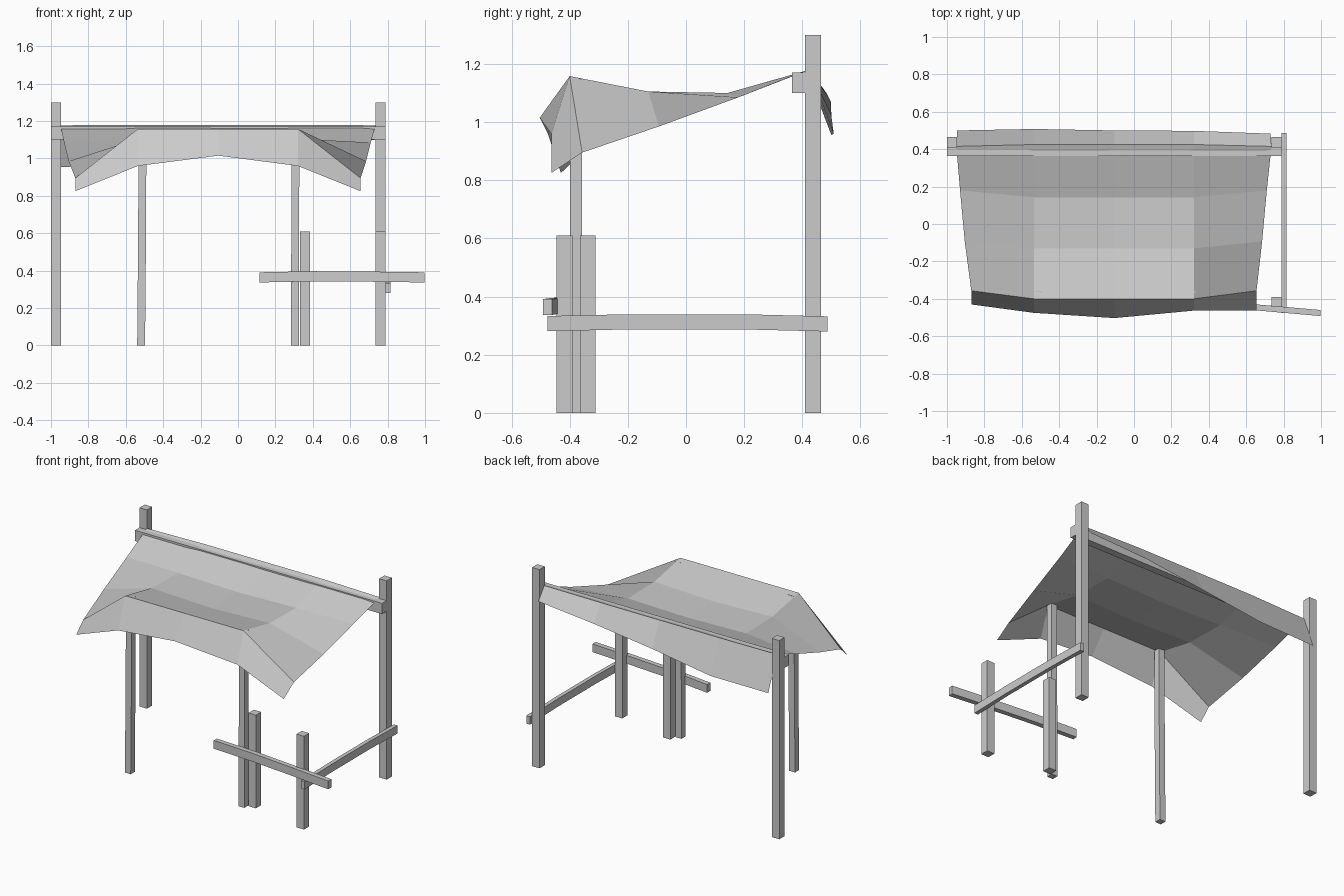
import bpy
import bmesh
from mathutils import Vector

cube = bpy.data.objects.get("Cube")
if cube:
    bpy.data.objects.remove(cube, do_unlink=True)

grey = bpy.data.materials.new("light grey")
grey.use_nodes = True
grey.diffuse_color = (0.6, 0.6, 0.6, 1)
grey.node_tree.nodes["Principled BSDF"].inputs["Base Color"].default_value = (0.6, 0.6, 0.6, 1)


def finish(name, bm, fix_normals=True):
    if fix_normals:
        bmesh.ops.recalc_face_normals(bm, faces=bm.faces[:])
    mesh = bpy.data.meshes.new(name)
    bm.to_mesh(mesh)
    bm.free()
    mesh.materials.append(grey)
    obj = bpy.data.objects.new(name, mesh)
    bpy.context.collection.objects.link(obj)
    return obj


def timber(name, path, u, v):
    """Rectangular timber following centre points; u and v are its half-width vectors."""
    u, v = Vector(u), Vector(v)
    bm = bmesh.new()
    rings = [[bm.verts.new(Vector(p) + a * u + b * v)
              for a, b in ((-1, -1), (1, -1), (1, 1), (-1, 1))] for p in path]
    for low, high in zip(rings, rings[1:]):
        for i in range(4):
            j = (i + 1) % 4
            bm.faces.new((low[i], low[j], high[j], high[i]))
    bm.faces.new(rings[0])
    bm.faces.new(rings[-1])
    return finish(name, bm)


def post(name, x, y, height, half=0.027, bend=0.0):
    path = [(x - bend, y, 0), (x, y, height * 0.5), (x + bend / 2, y, height)]
    timber(name, path, (half, 0, 0), (0, half, 0))


# Tall back posts and the beam between them
post("back_post_right", -0.973, 0.437, 1.3)
post("back_post_left", 0.762, 0.437, 1.3)
timber("back_beam", [(-1, 0.388, 1.135), (0.788, 0.388, 1.135)],
       (0, 0.024, 0), (0, 0, 0.035))

# Slim poles holding up the front of the awning
post("front_pole_right", -0.513, -0.378, 1.15, 0.021, 0.005)
post("front_pole_left", 0.306, -0.378, 1.15, 0.021, 0.002)

# Short fence posts
post("fence_post_inner", 0.358, -0.338, 0.61)
post("fence_post_corner", 0.762, -0.418, 0.61)

# Fence rails, slightly bowed
timber("front_rail", [(0.115, -0.398, 0.364), (0.4, -0.424, 0.37),
                      (0.7, -0.45, 0.368), (0.997, -0.476, 0.364)],
       (0.001, 0.016, 0), (0, 0, 0.027))
timber("side_rail", [(0.802, -0.477, 0.307), (0.802, -0.2, 0.313),
                     (0.802, 0.2, 0.313), (0.802, 0.486, 0.306)],
       (0.013, 0, 0), (0, 0, 0.026))

# Awning cloth: each row runs from right edge to left edge, back hem to front hem
inner = (-0.535, -0.105, 0.32)


def row(ends, y_in, z_in):
    left, right = ends
    return [left] + list(zip(inner, y_in, z_in)) + [right]


rows = [
    row(((-0.945, 0.5, 0.955), (0.73, 0.483, 1.1)), (0.508, 0.5, 0.498), (0.96, 1.02, 1.07)),
    row(((-0.95, 0.415, 1.177), (0.735, 0.415, 1.177)), (0.425,) * 3, (1.18,) * 3),
    row(((-0.93, 0.18, 1.085), (0.71, 0.18, 1.085)), (0.143,) * 3, (1.1, 1.09, 1.1)),
    row(((-0.905, -0.093, 0.985), (0.685, -0.093, 0.985)), (-0.13,) * 3, (1.105, 1.09, 1.105)),
    row(((-0.87, -0.357, 0.895), (0.655, -0.357, 0.895)), (-0.4,) * 3, (1.158,) * 3),
    row(((-0.87, -0.43, 0.825), (0.655, -0.463, 0.825)), (-0.475, -0.503, -0.463), (0.96, 1.015, 0.96)),
]
bm = bmesh.new()
grid = [[bm.verts.new(p) for p in r] for r in rows]
for back, front in zip(grid, grid[1:]):
    for i in range(len(back) - 1):
        bm.faces.new((front[i], front[i + 1], back[i + 1], back[i]))
finish("awning_cloth", bm, fix_normals=False)
